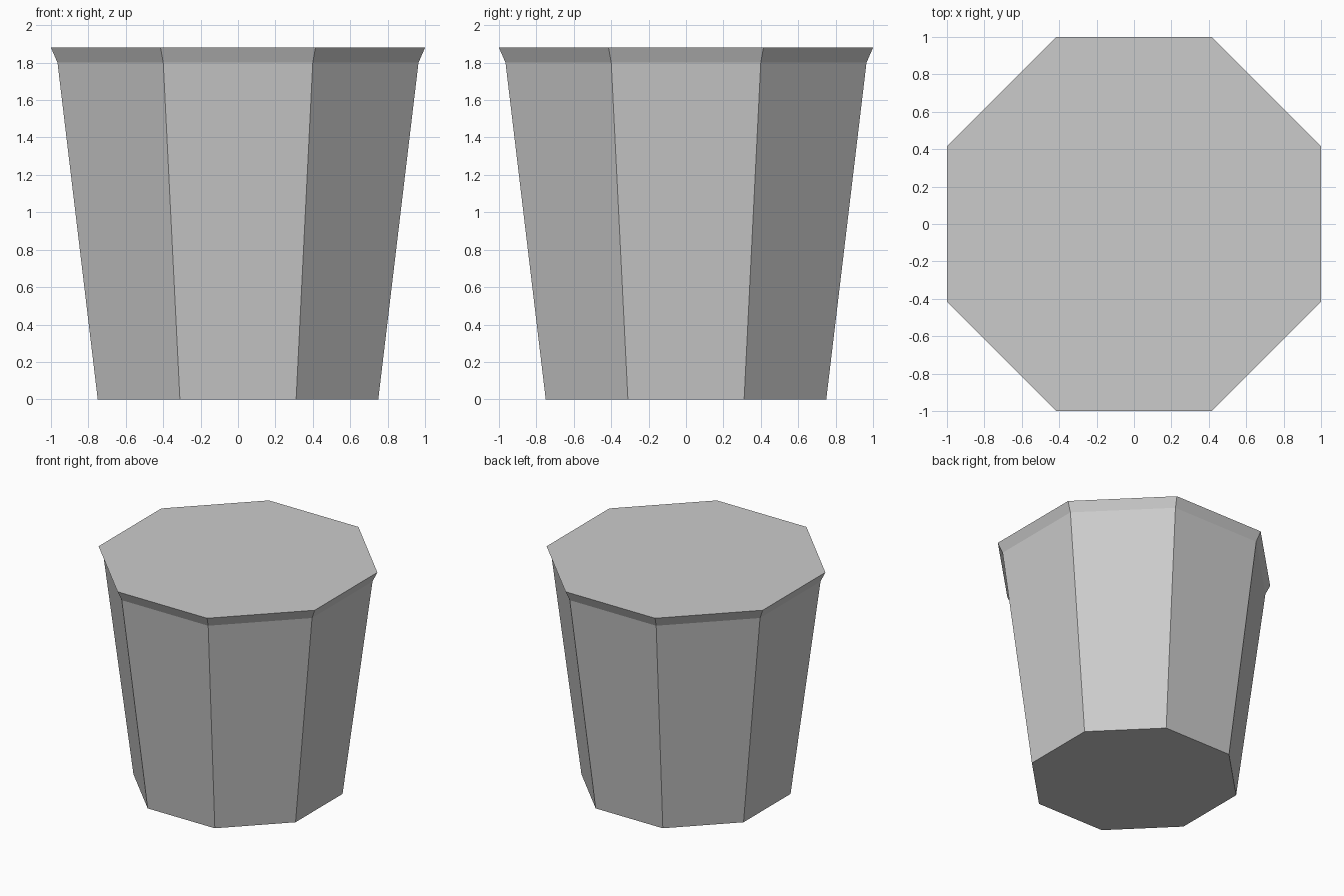
import bpy, bmesh
from math import cos, sin, pi

cube = bpy.data.objects.get("Cube")
if cube:
    bpy.data.objects.remove(cube, do_unlink=True)

SIDES = 8
# Profile of the tub: (half width across flats, height)
PROFILE = [(0.75, 0.0), (0.965, 1.80), (1.0, 1.88)]

# Plain grey
grey = bpy.data.materials.new("plain_grey")
grey.use_nodes = True
colour = (0.6, 0.6, 0.6, 1.0)
grey.diffuse_color = colour
grey.node_tree.nodes["Principled BSDF"].inputs["Base Color"].default_value = colour


def ring(bm, half_width, z):
    r = half_width / cos(pi / SIDES)
    angles = [(i + 0.5) * 2 * pi / SIDES for i in range(SIDES)]
    return [bm.verts.new((r * cos(a), r * sin(a), z)) for a in angles]


# Tapered eight-sided tub with a flared rim, closed at both ends
bm = bmesh.new()
rings = [ring(bm, w, z) for w, z in PROFILE]
for low, high in zip(rings, rings[1:]):
    for i in range(SIDES):
        j = (i + 1) % SIDES
        bm.faces.new((low[i], low[j], high[j], high[i]))
bm.faces.new(rings[0][::-1])
bm.faces.new(rings[-1])
bmesh.ops.recalc_face_normals(bm, faces=bm.faces)

mesh = bpy.data.meshes.new("tapered_tub")
bm.to_mesh(mesh)
bm.free()
mesh.materials.append(grey)
tub = bpy.data.objects.new("tapered_tub", mesh)
bpy.context.collection.objects.link(tub)
